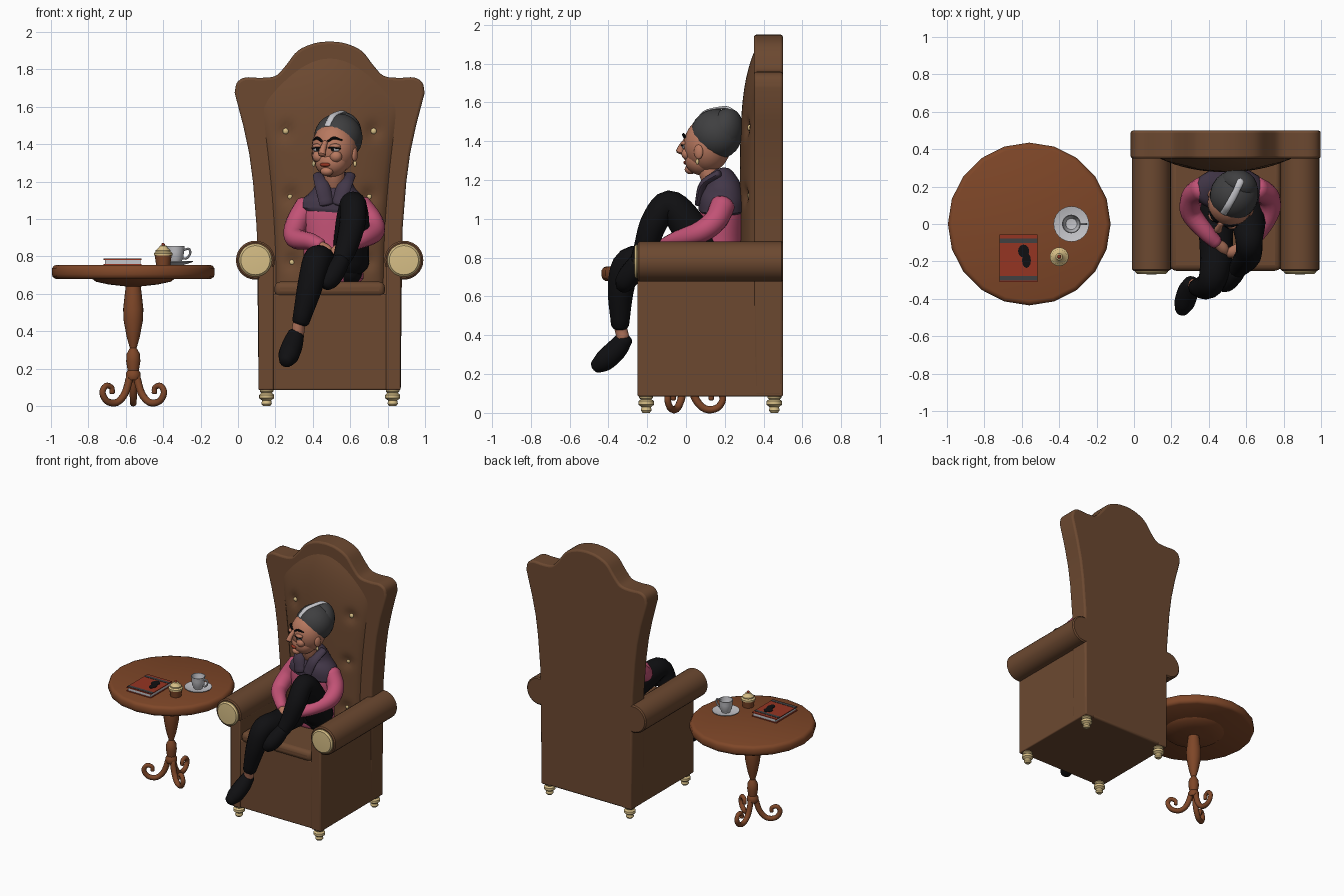
import bpy, bmesh, math
from mathutils import Vector, Matrix, Euler

if "Cube" in bpy.data.objects:
    bpy.data.objects.remove(bpy.data.objects["Cube"])

def material(name, r, g, b):
    m = bpy.data.materials.new(name)
    m.diffuse_color = (r, g, b, 1)
    m.use_nodes = True
    m.node_tree.nodes["Principled BSDF"].inputs["Base Color"].default_value = m.diffuse_color
    return m

LEATHER = material("brown leather", 0.15, 0.066, 0.030)
WOOD = material("red brown wood", 0.21, 0.062, 0.021)
GOLD = material("pale gold", 0.68, 0.52, 0.24)
BLACK = material("black cloth", 0.005, 0.005, 0.006)
PINK = material("pink wool", 0.54, 0.085, 0.18)
PURPLE = material("dark purple", 0.055, 0.038, 0.065)
SKIN = material("skin", 0.48, 0.19, 0.115)
HAIR = material("dark grey hair", 0.05, 0.05, 0.052)
GREY = material("light grey", 0.55, 0.55, 0.58)
RED = material("book red", 0.30, 0.035, 0.016)

def make(name, bm, mat, matrix=None, fix=True, bevel=0):
    if fix:
        bmesh.ops.recalc_face_normals(bm, faces=bm.faces[:])
    me = bpy.data.meshes.new(name)
    bm.to_mesh(me)
    bm.free()
    ob = bpy.data.objects.new(name, me)
    bpy.context.collection.objects.link(ob)
    me.materials.append(mat)
    if matrix is not None:
        ob.matrix_world = matrix
    if bevel:
        mod = ob.modifiers.new("bevel", 'BEVEL')
        mod.width, mod.segments, mod.limit_method = bevel, 3, 'ANGLE'
    bpy.ops.object.select_all(action='DESELECT')
    ob.select_set(True)
    bpy.context.view_layer.objects.active = ob
    bpy.ops.object.shade_smooth_by_angle(angle=math.radians(40))
    return ob

def box(name, x, y, z, mat, bevel=0):
    bm = bmesh.new()
    bmesh.ops.create_cube(bm, size=1)
    for v in bm.verts:
        v.co = [(a[0] + a[1]) / 2 + c * (a[1] - a[0]) for a, c in zip((x, y, z), v.co)]
    return make(name, bm, mat, bevel=bevel)

def lathe(name, profile, loc, mat, n=24, rot=(0, 0, 0), scale=(1, 1, 1)):
    bm = bmesh.new()
    rings = [[bm.verts.new((r * math.cos(math.tau * i / n), r * math.sin(math.tau * i / n), z))
              for i in range(n)] for r, z in profile]
    for a, b in zip(rings, rings[1:]):
        for i in range(n):
            bm.faces.new((a[i], a[(i + 1) % n], b[(i + 1) % n], b[i]))
    bmesh.ops.remove_doubles(bm, verts=bm.verts[:], dist=1e-5)
    return make(name, bm, mat, Matrix.LocRotScale(Vector(loc), Euler(rot), Vector(scale)))

def spline(points, steps):
    """Smooth path through tuples of any length."""
    p = [Vector(q) for q in points]
    p = [2 * p[0] - p[1]] + p + [2 * p[-1] - p[-2]]
    out = []
    for i in range(1, len(p) - 2):
        a, b, c, d = p[i - 1:i + 3]
        for s in range(steps):
            t = s / steps
            out.append(0.5 * (2 * b + (c - a) * t + (2 * a - 5 * b + 4 * c - d) * t * t
                              + (3 * b - a - 3 * c + d) * t ** 3))
    return out + [p[-2]]

def tube(name, points, radii, mat, n=14, steps=5, matrix=None):
    """Sweep an ellipse along a smooth path; each radius is a number or a pair."""
    pts = spline(points, steps)
    rad = spline([r if isinstance(r, tuple) else (r, r) for r in radii], steps)
    bm, rings, a = bmesh.new(), [], Vector((1, 0.01, 0))
    for i, p in enumerate(pts):
        t = (pts[min(i + 1, len(pts) - 1)] - pts[max(i - 1, 0)]).normalized()
        if i == 0 and abs(t.x) > 0.9:
            a = Vector((0, 1, 0))
        a = (a - t * a.dot(t)).normalized()
        b = t.cross(a)
        ends = [(1, 0)]
        if i == 0:
            ends = [(0.45, -0.45), (0.8, -0.28), (1, 0)]
        elif i == len(pts) - 1:
            ends = [(1, 0), (0.8, 0.28), (0.45, 0.45)]
        for k, off in ends:          # rounded end caps
            c = p + t * off * min(rad[i])
            rings.append([bm.verts.new(c + k * (a * rad[i][0] * math.cos(math.tau * j / n)
                          + b * rad[i][1] * math.sin(math.tau * j / n))) for j in range(n)])
    for q, r in zip(rings, rings[1:]):
        for j in range(n):
            bm.faces.new((q[j], q[(j + 1) % n], r[(j + 1) % n], r[j]))
    bm.faces.new(rings[0])
    bm.faces.new(rings[-1])
    return make(name, bm, mat, matrix)

def blob(name, loc, size, mat, matrix=Matrix(), rot=(0, 0, 0)):
    bm = bmesh.new()
    bmesh.ops.create_uvsphere(bm, u_segments=20, v_segments=14, radius=1)
    return make(name, bm, mat, matrix @ Matrix.LocRotScale(Vector(loc), Euler(rot), Vector(size)))

# ---- table ----
T = Vector((-0.56, 0, 0))
lathe("table_top", [(0, .68), (.415, .68), (.43, .69), (.435, .705), (.435, .735), (.425, .75),
                    (.41, .755), (0, .755)], T, WOOD, 20)
lathe("table_stem", [(0, .14), (.035, .14), (.04, .15), (.04, .175), (.03, .19), (.038, .24), (.035, .28),
                     (.018, .31), (.035, .37), (.052, .46), (.054, .52), (.045, .6), (.04, .64),
                     (.13, .65), (.2, .665), (.22, .68), (0, .68)], T, WOOD, 20)
for k in range(3):
    tube("table_leg", [(.02, 0, .16), (.05, 0, .07), (.10, 0, .02), (.16, 0, .025), (.19, 0, .07),
                       (.17, 0, .108), (.135, 0, .1), (.13, 0, .07)],
         [.02, .02, .019, .018, .017, .016, .015, .014], WOOD, 10, 4,
         Matrix.Translation(T) @ Matrix.Rotation(math.radians(90 + 120 * k), 4, 'Z'))

# ---- things on the table ----
BX, BY = (-.72, -.515), (-.31, -.055)
box("book_back_cover", BX, BY, (.755, .76), RED)
box("book_pages", (-.712, -.52), (-.305, -.06), (.76, .78), GREY)
box("book_front_cover", BX, BY, (.78, .786), RED)
for y in (-.29, -.09):
    box("book_stripe", BX, (y - .012, y + .012), (.782, .788), HAIR)
for x, y, s in ((-.59, -.145, (.03, .035, 1)), (-.575, -.195, (.024, .04, 1))):
    lathe("cover_picture", [(0, 0), (1, 0), (1, .003), (0, .003)], (x, y, .786), BLACK, 12, scale=s)
C = (-.335, 0, .755)
lathe("saucer", [(0, 0), (.045, 0), (.095, .016), (.095, .02), (.05, .008), (0, .008)], C, GREY)
lathe("cup", [(0, .008), (.03, .008), (.032, .018), (.043, .035), (.046, .07), (.05, .1), (.046, .1),
              (.041, .06), (.03, .03), (0, .025)], C, GREY)
tube("cup_handle", [(-.29, 0, .835), (-.262, 0, .84), (-.256, 0, .815), (-.275, 0, .79), (-.293, 0, .79)],
     [.006] * 5, GREY, 8)
P = (-.4, -.175, .755)
lathe("jar_body", [(0, 0), (.038, 0), (.045, .05), (0, .05)], P, WOOD)
lathe("jar_lid", [(0, .05), (.05, .05), (.05, .062), (.04, .07), (.04, .078), (.025, .09), (.018, .102),
                  (0, .108)], P, GOLD)
blob("jar_knob", (-.4, -.175, .862), (.01, .01, .01), RED)

# ---- chair ----
CX = 0.49
box("seat_base", (.17, .81), (-.24, .49), (.085, .6), LEATHER, .01)
box("seat_cushion", (.195, .785), (-.25, .36), (.585, .665), LEATHER, .03)
for s in (-1, 1):
    x = sorted((CX + s * .3, CX + s * .38))
    box("arm_panel", x, (-.25, .5), (.085, .75), LEATHER, .008)
    ax = CX + s * .397
    lathe("arm_roll", [(0, 0), (.095, 0), (.104, .008), (.104, .742), (.095, .75), (0, .75)],
          (ax, .5, .78), LEATHER, 28, (math.pi / 2, 0, 0))
    lathe("arm_disc", [(0, 0), (.088, 0), (.088, .008), (.078, .018), (0, .022)],
          (ax, -.248, .78), GOLD, 28, (math.pi / 2, 0, 0))
    for y in (-.205, .455):
        lathe("chair_foot", [(0, 0), (.018, 0), (.028, .012), (.024, .03), (.04, .042), (.04, .06),
                             (.028, .07), (.036, .078), (.036, .09), (0, .09)],
              (CX + s * .337, y, 0), GOLD, 16)

# back slab with flared sides and arched crest
half = [(.38, .085), (.385, .6), (.39, .95), (.41, 1.2), (.43, 1.35), (.462, 1.5)]
half += [tuple(v) for v in spline([(.508, 1.675), (.495, 1.73), (.45, 1.757), (.37, 1.755), (.29, 1.765),
                                   (.235, 1.82), (.17, 1.9), (.08, 1.94), (0, 1.95)], 4)]
outline = half + [(-x, z) for x, z in reversed(half[:-1])]
bm = bmesh.new()
face = bm.faces.new([bm.verts.new((CX + x, .35, z)) for x, z in outline])
ext = bmesh.ops.extrude_face_region(bm, geom=[face])["geom"]
bmesh.ops.translate(bm, verts=[g for g in ext if isinstance(g, bmesh.types.BMVert)], vec=(0, .15, 0))
make("chair_back", bm, LEATHER, bevel=.014)

# tufted padding with dimples under the buttons
buttons = [(s * x, z) for x, z in ((.235, 1.47), (.21, 1.12), (.2, .77)) for s in (-1, 1)]
N = 40
bm, grid = bmesh.new(), []
for j in range(N + 1):
    row = []
    for i in range(N + 1):
        u, v = 2 * i / N - 1, j / N
        z = .62 + v * (1.0 + .25 * math.cos(u * math.pi / 2))
        x = u * (.29 + .085 * v ** 2)
        d = .078 * max(0, 1 - u * u) ** .6 * (1 - v ** 7)
        d -= sum(.022 * math.exp(-((x - bx) ** 2 + (z - bz) ** 2) / .0016) for bx, bz in buttons)
        row.append(bm.verts.new((CX + x, .355 - d, z)))
    grid.append(row)
for j in range(N):
    for i in range(N):
        bm.faces.new((grid[j][i], grid[j][i + 1], grid[j + 1][i + 1], grid[j + 1][i]))
make("back_padding", bm, LEATHER, fix=False)
for x, z in buttons:
    blob("button", (CX + x, .328, z), (.016, .012, .016), GOLD)

# ---- seated woman: body ----
tube("sweater_body", [(.51, .17, .68), (.51, .18, .85), (.51, .185, 1.02), (.51, .185, 1.1)],
     [(.16, .12), (.16, .115), (.18, .115), (.15, .1)], PINK, 20)
tube("collar_yoke", [(.51, .185, 1.045), (.515, .185, 1.1), (.515, .185, 1.16), (.515, .17, 1.225)],
     [(.195, .12), (.175, .118), (.115, .1), (.082, .075)], PURPLE, 20)
tube("neck", [(.515, .16, 1.15), (.515, .12, 1.24), (.515, .12, 1.3)], [.055, .055, .055], SKIN)
for s in (-1, 1):
    tube("collar_flap", [(.515 + s * .085, .17, 1.235), (.51 + s * .06, .09, 1.18), (.505 + s * .03, .065, 1.08)],
         [(.03, .02), (.04, .02), (.04, .018)], PURPLE, 10)
tube("sleeve_west", [(.37, .19, 1.07), (.315, .15, .98), (.305, .06, .9), (.39, -.05, .88), (.44, -.1, .86)],
     [.065, .06, .056, .045, .036], PINK)
tube("sleeve_east", [(.65, .19, 1.07), (.715, .15, .99), (.725, .07, .93), (.66, -.05, .89), (.57, -.12, .86)],
     [.065, .06, .056, .045, .036], PINK)
tube("hand_west", [(.44, -.1, .86), (.475, -.13, .83), (.50, -.17, .8)], [.025, .032, .018], SKIN, 10)
tube("hand_east", [(.57, -.12, .86), (.53, -.15, .83), (.49, -.16, .8)], [.025, .032, .018], SKIN, 10)

# ---- legs and shoes ----
tube("hips", [(.4, .13, .74), (.51, .14, .75), (.62, .13, .74)], [.1, .1, .1], BLACK)
tube("leg_hanging", [(.43, .12, .74), (.44, -.15, .765), (.42, -.295, .775), (.385, -.335, .64), (.335, -.34, .45)],
     [.095, .088, .075, .068, .046], BLACK, 16)
tube("leg_raised", [(.6, .12, .76), (.612, 0, .98), (.615, -.09, 1.075), (.612, -.165, .98), (.58, -.21, .85),
                    (.545, -.25, .76)], [.1, .09, .072, .07, .06, .045], BLACK, 16)
tube("ankle", [(.335, -.34, .46), (.325, -.335, .43), (.32, -.325, .39)], [.036, .034, .034], SKIN, 10)
tube("shoe_hanging", [(.31, -.315, .385), (.29, -.36, .325), (.27, -.42, .27), (.255, -.465, .238)],
     [.044, .056, .055, .036], BLACK)
tube("shoe_raised", [(.555, -.25, .78), (.52, -.28, .725), (.49, -.31, .68), (.465, -.325, .65)],
     [.045, .057, .055, .04], BLACK)

# ---- head, turned to one side and tipped down ----
H = Matrix.Translation((.515, .11, 1.38)) @ Matrix.Rotation(math.radians(-25), 4, 'Z')
blob("skull", (0, 0, 0), (.122, .122, .14), SKIN, H)
blob("jaw", (0, -.035, -.075), (.09, .085, .08), SKIN, H)
blob("chin", (0, -.095, -.125), (.035, .03, .025), SKIN, H)
tube("nose", [(0, -.115, .03), (0, -.145, -.01), (0, -.155, -.035)], [.014, .018, .022], SKIN, 10, matrix=H)
blob("lips", (0, -.117, -.09), (.03, .014, .011), RED, H)
blob("hair", (0, .05, .055), (.13, .135, .13), HAIR, H)
blob("hair_swept_back", (0, .105, .07), (.105, .085, .122), HAIR, H, (math.radians(-12), 0, 0))
tube("hair_streak", [(-.01, -.065, .118), (-.005, -.02, .168), (0, .05, .188), (0, .12, .19), (0, .165, .15)],
     [(.018, .008)] * 5, GREY, 10, matrix=H)
for s in (-1, 1):
    blob("cheek", (s * .05, -.09, -.045), (.035, .03, .032), SKIN, H)
    blob("eye", (s * .05, -.1, -.004), (.028, .02, .018), GREY, H)
    blob("pupil", (s * .045, -.117, -.007), (.009, .005, .01), BLACK, H)
    blob("eyelid", (s * .05, -.1, .009), (.032, .025, .015), SKIN, H)
    tube("lash_line", [(s * .02, -.118, 0), (s * .05, -.124, .001), (s * .083, -.1, -.004)], [.004] * 3,
         BLACK, 8, matrix=H)
    tube("eyebrow", [(s * .018, -.119, .036), (s * .05, -.112, .054), (s * .085, -.086, .042)],
         [.006, .008, .004], BLACK, 8, matrix=H)
    blob("ear", (s * .118, .005, -.035), (.014, .025, .038), SKIN, H)
    blob("earring", (s * .122, 0, -.085), (.009, .009, .015), GOLD, H)
